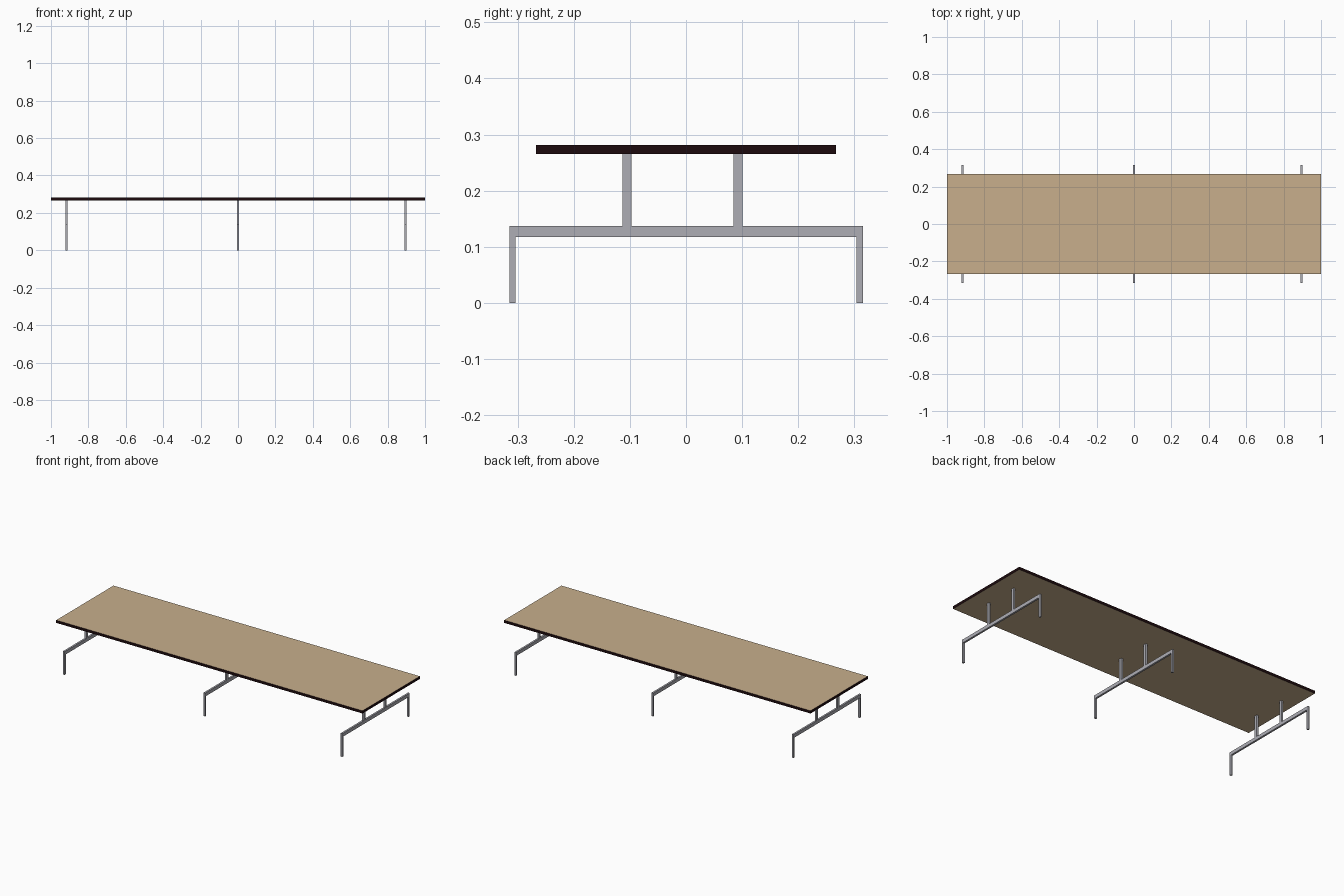
import bpy, bmesh

if "Cube" in bpy.data.objects:
    bpy.data.objects.remove(bpy.data.objects["Cube"])


def material(name, rgb):
    m = bpy.data.materials.new(name)
    m.diffuse_color = (*rgb, 1)
    m.use_nodes = True
    m.node_tree.nodes["Principled BSDF"].inputs["Base Color"].default_value = m.diffuse_color
    return m


wood = material("tan wood", (0.58, 0.43, 0.265))
edge = material("dark edge", (0.012, 0.003, 0.004))
metal = material("grey metal", (0.42, 0.42, 0.46))


def box(name, lo, hi, *mats):
    """Box between two corners; a second material goes on the side faces."""
    mesh = bpy.data.meshes.new(name)
    bm = bmesh.new()
    bmesh.ops.create_cube(bm, size=1)
    for v in bm.verts:
        v.co = [hi[i] if v.co[i] > 0 else lo[i] for i in range(3)]
    bm.normal_update()
    if len(mats) > 1:
        for f in bm.faces:
            f.material_index = 0 if abs(f.normal.z) > 0.5 else 1
    bm.to_mesh(mesh)
    bm.free()
    for m in mats:
        mesh.materials.append(m)
    ob = bpy.data.objects.new(name, mesh)
    bpy.context.collection.objects.link(ob)
    return ob


# Table top: tan faces with a dark edge band
box("table_top", (-1, -0.267, 0.265), (1, 0.267, 0.281), wood, edge)

# Three trestle frames: crossbar, two feet, two posts
for side, x in (("left", -0.917), ("middle", 0.0), ("right", 0.895)):
    x0, x1 = x - 0.0055, x + 0.0055
    box(side + "_crossbar", (x0, -0.315, 0.117), (x1, 0.315, 0.137), metal)
    for end, y0, y1 in (("front", -0.315, -0.304), ("back", 0.304, 0.315)):
        box(f"{side}_{end}_leg", (x0, y0, 0), (x1, y1, 0.117), metal)
    for end, y in (("front", -0.105), ("back", 0.093)):
        box(f"{side}_{end}_post", (x0, y - 0.008, 0.137), (x1, y + 0.008, 0.265), metal)
